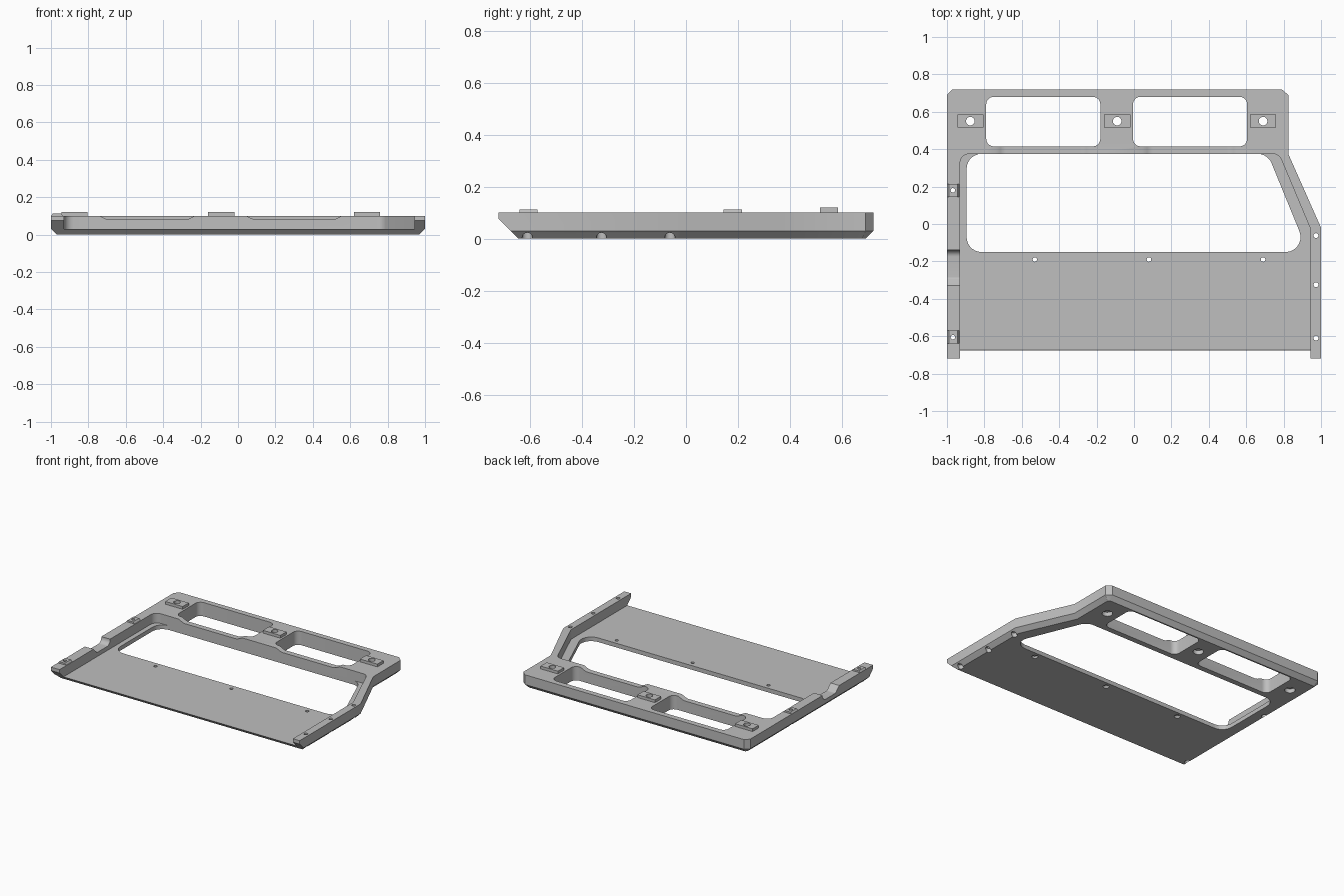
import bpy, bmesh, math
from mathutils import Vector

cube = bpy.data.objects.get("Cube")
if cube:
    bpy.data.objects.remove(cube)

grey = bpy.data.materials.new("plain_grey")
grey.use_nodes = True
colour = (0.52, 0.52, 0.52, 1)
grey.diffuse_color = colour
grey.node_tree.nodes["Principled BSDF"].inputs["Base Color"].default_value = colour


def loft(name, rings):
    """Closed solid through equal-length rings of 3D points."""
    bm = bmesh.new()
    loops = [[bm.verts.new(p) for p in ring] for ring in rings]
    bm.faces.new(loops[0])
    bm.faces.new(loops[-1])
    n = len(loops[0])
    for a, b in zip(loops, loops[1:]):
        for i in range(n):
            j = (i + 1) % n
            bm.faces.new((a[i], a[j], b[j], b[i]))
    bmesh.ops.recalc_face_normals(bm, faces=bm.faces)
    mesh = bpy.data.meshes.new(name)
    bm.to_mesh(mesh)
    bm.free()
    mesh.materials.append(grey)
    ob = bpy.data.objects.new(name, mesh)
    bpy.context.collection.objects.link(ob)
    return ob


def prism(name, outline, low, high, axis="z"):
    """Extrude a 2D outline along an axis."""
    place = {"x": lambda u, v, t: (t, u, v),
             "y": lambda u, v, t: (u, t, v),
             "z": lambda u, v, t: (u, v, t)}[axis]
    return loft(name, [[place(u, v, t) for u, v in outline] for t in (low, high)])


def rect(x0, x1, y0, y1):
    return [(x0, y0), (x1, y0), (x1, y1), (x0, y1)]


def circle(x, y, r, n=24):
    return [(x + r * math.cos(math.tau * i / n), y + r * math.sin(math.tau * i / n))
            for i in range(n)]


def fillet(points, radii, steps=7):
    """Round the corners of a convex or concave outline."""
    out = []
    for i, r in enumerate(radii):
        p = Vector(points[i])
        a = (Vector(points[i - 1]) - p).normalized()
        b = (Vector(points[(i + 1) % len(points)]) - p).normalized()
        if r == 0:
            out.append(p)
            continue
        half = a.angle(b) / 2
        centre = p + (a + b).normalized() * r / math.sin(half)
        start = p + a * r / math.tan(half) - centre
        end = p + b * r / math.tan(half) - centre
        turn = start.angle_signed(end)
        for k in range(steps + 1):
            t = -turn * k / steps
            c, s = math.cos(t), math.sin(t)
            out.append(centre + Vector((start.x * c - start.y * s, start.x * s + start.y * c)))
    return [tuple(p) for p in out]


def inset(points, d):
    """Move every edge of a counter-clockwise outline inward by d."""
    out = []
    for i, q in enumerate(points):
        p = Vector(q)
        a = (p - Vector(points[i - 1])).normalized()
        b = (Vector(points[(i + 1) % len(points)]) - p).normalized()
        na, nb = Vector((-a.y, a.x)), Vector((-b.y, b.x))
        out.append(tuple(p + (na + nb) * d / (1 + na.dot(nb))))
    return out


def cut(target, cutter):
    mod = target.modifiers.new("cut", "BOOLEAN")
    mod.operation = "DIFFERENCE"
    mod.solver = "EXACT"
    mod.object = cutter
    bpy.context.view_layer.objects.active = target
    bpy.ops.object.modifier_apply(modifier=mod.name)


def carve(target, *prism_args):
    tool = prism("cutter", *prism_args)
    cut(target, tool)
    bpy.data.objects.remove(tool)


# Frame blank with chamfered lower edge
TOP, FLOOR = 0.10, 0.03
outline = [(-1, -0.72), (1, -0.72), (1, -0.02), (0.825, 0.375),
           (0.825, 0.69), (0.79, 0.72), (-0.97, 0.72), (-1, 0.69)]
frame = loft("door_frame", [[(x, y, z) for x, y in ring] for ring, z in
                            ((inset(outline, 0.03), 0), (outline, FLOOR), (outline, TOP))])

# Sloped underside of the front end
carve(frame, [(-0.92, 0.275), (-0.92, -0.1), (-0.545, -0.1)], -1.2, 1.2, "x")

# Recess above the floor panel, open to the front
carve(frame, fillet([(-0.93, -1), (0.945, -1), (0.945, -0.03), (0.775, 0.375), (-0.93, 0.375)],
                    [0, 0, 0.04, 0.05, 0.05]), FLOOR, 0.3)

# Large main opening
carve(frame, fillet([(-0.895, -0.15), (0.93, -0.15), (0.715, 0.375), (-0.895, 0.375)],
                    [0.08] * 4), -0.1, 0.3)

# Two upper openings and the shallow dips in the bar below them
for x0, x1 in ((-0.79, -0.18), (-0.005, 0.605)):
    carve(frame, fillet(rect(x0, x1, 0.415, 0.68), [0.04] * 4), -0.1, 0.3)
    a, b = x0 + 0.04, x1 - 0.04
    carve(frame, fillet([(a - 0.02, 0.2), (a - 0.02, 0.115), (a + 0.05, 0.08),
                         (b - 0.05, 0.08), (b + 0.02, 0.115), (b + 0.02, 0.2)],
                        [0, 0, 0.07, 0.07, 0, 0]), 0.36, 0.43, "y")

# Scooped notch in the right-hand rail
carve(frame, fillet([(-0.33, 0.2), (-0.33, 0.1), (-0.29, 0.06), (-0.14, 0.06), (-0.14, 0.2)],
                    [0, 0, 0.02, 0.035, 0]), -1.1, -0.925, "x")

# Raised pads with bolt holes: large on the top bar, small on the rail
holes = []
for name, x in (("right", -0.875), ("middle", -0.09), ("left", 0.69)):
    pad = prism(name + "_top_pad", rect(x - 0.07, x + 0.07, 0.515, 0.585), TOP, 0.12)
    carve(pad, circle(x, 0.55, 0.023), 0, 0.3)
    holes.append((x, 0.55, 0.023, 0.035))
for name, y in (("rear", 0.18), ("front", -0.605)):
    base = rect(-1, -0.935, y - 0.035, y + 0.035)
    crown = rect(-0.99, -0.945, y - 0.035, y + 0.035)
    pad = loft(name + "_rail_pad", [[(u, v, z) for u, v in ring]
                                    for ring, z in ((base, TOP), (crown, 0.112))])
    carve(pad, circle(-0.968, y, 0.012), 0, 0.3)
    holes.append((-0.968, y, 0.012, 0.02))

# Screw holes in the floor panel and left rail
holes += [(x, -0.19, 0.012, 0.02) for x in (-0.53, 0.08, 0.69)]
holes += [(0.973, y, 0.013, 0.02) for y in (-0.61, -0.325, -0.062)]
for x, y, r, wide in holes:
    carve(frame, circle(x, y, r), -0.1, 0.3)
    carve(frame, circle(x, y, wide), -0.1, 0.015 if y == -0.19 else FLOOR)

# Smooth the rounded corners, keep real edges sharp
bpy.ops.object.select_all(action="DESELECT")
for ob in bpy.context.collection.objects:
    if ob.type == "MESH" and ob.name.endswith(("frame", "pad")):
        ob.select_set(True)
bpy.context.view_layer.objects.active = frame
bpy.ops.object.shade_smooth_by_angle(angle=math.radians(30))
